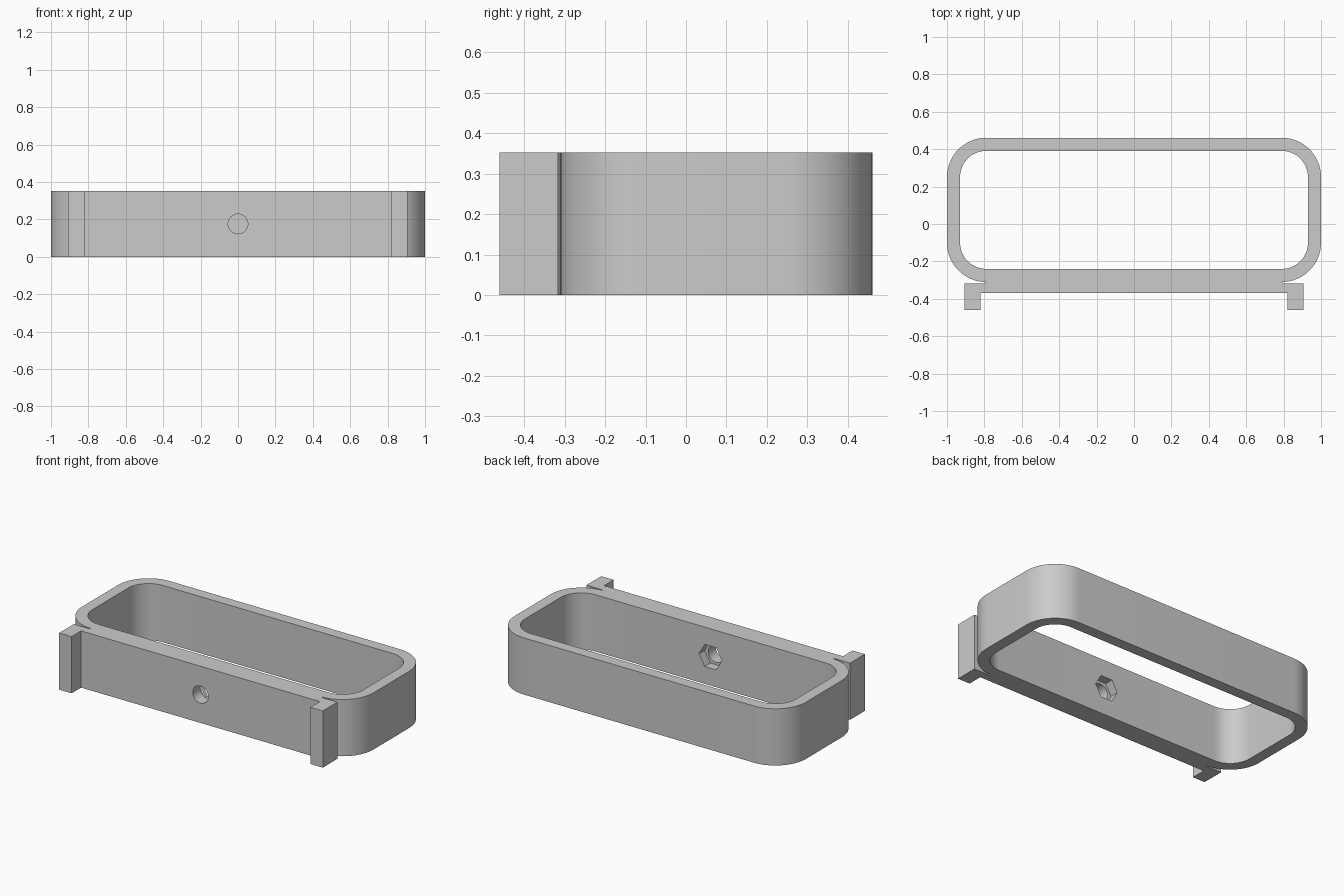
import bpy, bmesh
from math import pi, sin, cos
from mathutils import Matrix

cube = bpy.data.objects.get("Cube")
if cube:
    bpy.data.objects.remove(cube)

HEIGHT, WALL, RADIUS = 0.352, 0.07, 0.21
BACK, FRONT = 0.461, -0.31      # outer faces of the band
PLATE_Y, FOOT_Y = -0.368, -0.461

grey = bpy.data.materials.new("plain grey")
grey.use_nodes = True
colour = (0.6, 0.6, 0.6, 1)
grey.diffuse_color = colour
grey.node_tree.nodes["Principled BSDF"].inputs["Base Color"].default_value = colour


def rounded_half(inset, steps=16):
    """Right half of a rounded rectangle, from front to back."""
    r = RADIUS - inset
    x = 1 - RADIUS
    points = []
    for cy, start in ((FRONT + RADIUS, -pi / 2), (BACK - RADIUS, 0)):
        for i in range(steps + 1):
            a = start + i * pi / 2 / steps
            points.append((x + r * cos(a), cy + r * sin(a)))
    return points


def mirrored(half):
    return half + [(-x, y) for x, y in reversed(half)]


def link(name, bm):
    mesh = bpy.data.meshes.new(name)
    bm.to_mesh(mesh)
    bm.free()
    obj = bpy.data.objects.new(name, mesh)
    bpy.context.collection.objects.link(obj)
    mesh.materials.append(grey)
    return obj


# Band with the front plate and two feet in one outline
foot = [(0.82, PLATE_Y), (0.82, FOOT_Y), (0.905, FOOT_Y),
        (0.905, -0.317), (0.80, -0.317)]
outer = mirrored(foot + rounded_half(0))
inner = mirrored(rounded_half(WALL))

bm = bmesh.new()
edges = []
for loop in (outer, inner):
    verts = [bm.verts.new((x, y, 0)) for x, y in loop]
    edges += [bm.edges.new((verts[i - 1], verts[i])) for i in range(len(verts))]
bmesh.ops.triangle_fill(bm, edges=edges, use_beauty=True)
result = bmesh.ops.extrude_face_region(bm, geom=bm.faces[:])
top = [v for v in result["geom"] if isinstance(v, bmesh.types.BMVert)]
bmesh.ops.translate(bm, verts=top, vec=(0, 0, HEIGHT))
bmesh.ops.recalc_face_normals(bm, faces=bm.faces[:])
band = link("band_with_feet", bm)


# Screw hole through the plate and hexagonal nut recess behind it
def cut(name, sides, radius, y0, y1):
    bm = bmesh.new()
    bmesh.ops.create_cone(bm, cap_ends=True, segments=sides, radius1=radius,
                          radius2=radius, depth=y1 - y0,
                          matrix=Matrix.Translation((0, (y0 + y1) / 2, HEIGHT / 2))
                          @ Matrix.Rotation(pi / 2, 4, "X")
                          @ Matrix.Rotation(pi / 2, 4, "Z"))
    cutter = link(name, bm)
    cutter.hide_render = True
    mod = band.modifiers.new(name, "BOOLEAN")
    mod.operation = "DIFFERENCE"
    mod.solver = "EXACT"
    mod.object = cutter
    bpy.context.view_layer.objects.active = band
    bpy.ops.object.modifier_apply(modifier=name)
    bpy.data.objects.remove(cutter)


bpy.ops.object.select_all(action="DESELECT")
band.select_set(True)
cut("screw_hole", 32, 0.053, -0.45, -0.1)
# Flat sides of the recess face up and down
cut("nut_recess", 6, 0.079, FRONT + 0.015, -0.1)

bpy.context.view_layer.objects.active = band
band.select_set(True)
bpy.ops.object.shade_smooth_by_angle(angle=pi / 6)
